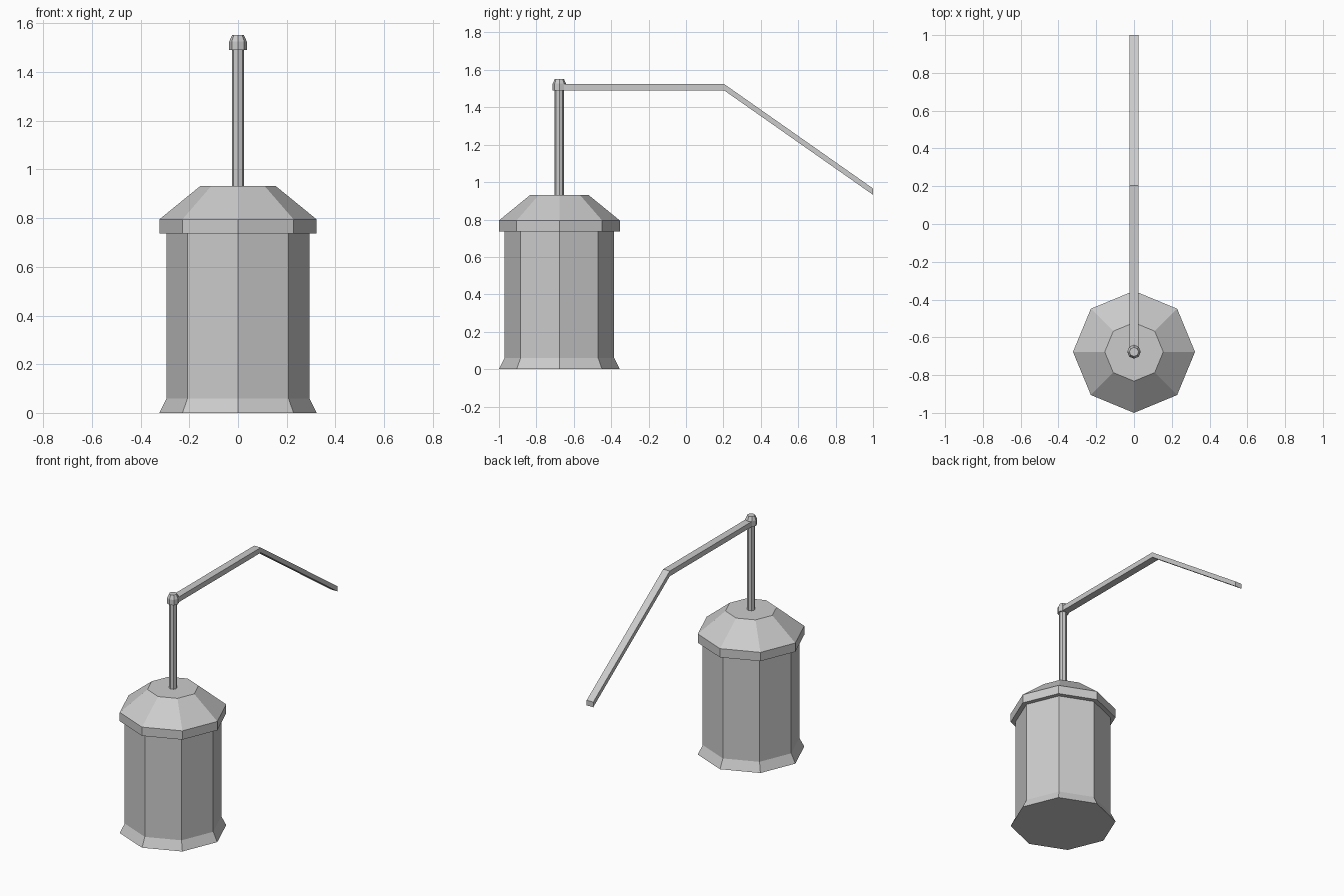
import bpy, math

cube = bpy.data.objects.get("Cube")
if cube:
    bpy.data.objects.remove(cube, do_unlink=True)

AXIS_Y = -0.677
SIDES = 8

metal = bpy.data.materials.new("grey metal")
metal.use_nodes = True
GREY = (0.6, 0.6, 0.6, 1)
metal.diffuse_color = GREY
metal.node_tree.nodes["Principled BSDF"].inputs["Base Color"].default_value = GREY


def add_mesh(name, verts, faces):
    mesh = bpy.data.meshes.new(name)
    mesh.from_pydata(verts, [], faces)
    mesh.materials.append(metal)
    obj = bpy.data.objects.new(name, mesh)
    bpy.context.collection.objects.link(obj)
    return obj


def loft(name, rings, n, caps=True):
    """Skin a list of equal closed rings and cap both ends."""
    verts = [p for ring in rings for p in ring]
    faces = [(k * n + i, k * n + (i + 1) % n,
              (k + 1) * n + (i + 1) % n, (k + 1) * n + i)
             for k in range(len(rings) - 1) for i in range(n)]
    faces.append(tuple(reversed(range(n))))
    faces.append(tuple(range(len(verts) - n, len(verts))))
    return add_mesh(name, verts, faces)


def turned(name, profile):
    """Eight-sided turned part from (radius, height) pairs, bottom to top."""
    angles = [math.tau * i / SIDES for i in range(SIDES)]
    rings = [[(r * math.cos(a), AXIS_Y + r * math.sin(a), z) for a in angles]
             for r, z in profile]
    return loft(name, rings, SIDES)


# Body with flared foot, and overhanging lid
turned("body", [(0.323, 0), (0.293, 0.06), (0.293, 0.737)])
turned("lid", [(0.323, 0.737), (0.323, 0.795), (0.155, 0.932)])

# Post and its knob
turned("post", [(0.025, 0.932), (0.025, 1.49)])
turned("knob", [(0.036, 1.49), (0.036, 1.526), (0.024, 1.552)])

# Bent handle: level from the knob, then sloping down at the back
HALF_WIDTH, THICK = 0.024, 0.034
path = [(AXIS_Y, 1.491), (0.203, 1.491), (1.0, 0.932)]
loft("handle", [[(-HALF_WIDTH, y, z), (-HALF_WIDTH, y, z + THICK),
                 (HALF_WIDTH, y, z + THICK), (HALF_WIDTH, y, z)]
                for y, z in path], 4)

# Make every face point outwards
import bmesh
for obj in bpy.context.collection.objects:
    if obj.type == "MESH" and metal.name in obj.data.materials:
        bm = bmesh.new()
        bm.from_mesh(obj.data)
        bmesh.ops.recalc_face_normals(bm, faces=bm.faces)
        bm.to_mesh(obj.data)
        bm.free()
